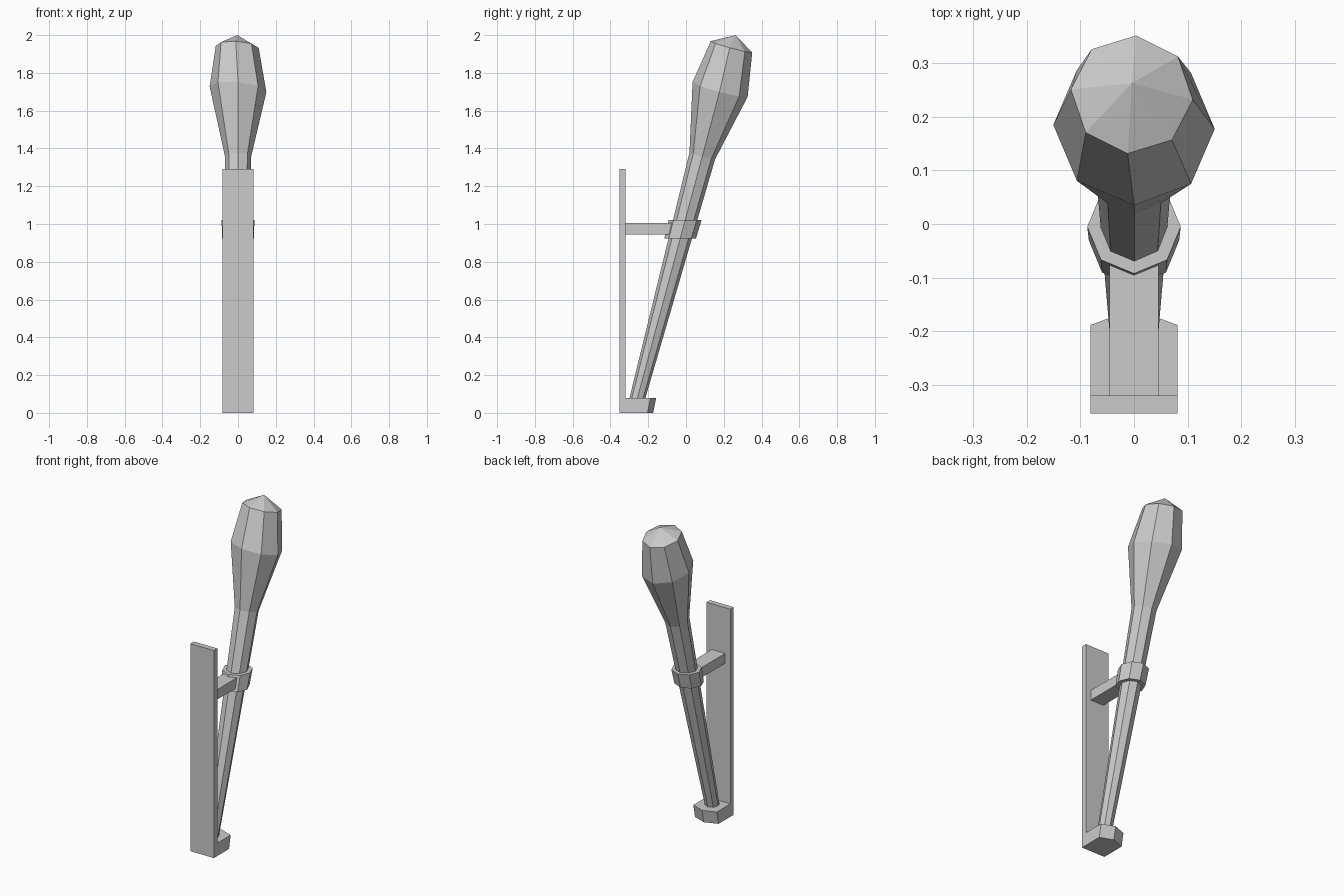
import bpy, bmesh
from math import cos, sin, radians, pi
from mathutils import Vector, Matrix

if "Cube" in bpy.data.objects:
    bpy.data.objects.remove(bpy.data.objects["Cube"])

SLOPE = 0.268  # lean of the torch: y gained per unit z


def axis_point(z):
    return Vector((0, -0.257 + SLOPE * (z - 0.08), z))


def finish(name, bm):
    bmesh.ops.recalc_face_normals(bm, faces=bm.faces)
    mesh = bpy.data.meshes.new(name)
    bm.to_mesh(mesh)
    bm.free()
    obj = bpy.data.objects.new(name, mesh)
    bpy.context.collection.objects.link(obj)
    return obj


def loft(name, rings, tip=None):
    """Skin a list of point rings, closing the bottom and the top (or a tip)."""
    bm = bmesh.new()
    loops = [[bm.verts.new(p) for p in ring] for ring in rings]
    n = len(loops[0])
    for lo, hi in zip(loops, loops[1:]):
        for i in range(n):
            j = (i + 1) % n
            bm.faces.new((lo[i], lo[j], hi[j], hi[i]))
    bm.faces.new(loops[0][::-1])
    if tip is None:
        bm.faces.new(loops[-1])
    else:
        t = bm.verts.new(tip)
        for i in range(n):
            bm.faces.new((loops[-1][i], loops[-1][(i + 1) % n], t))
    return finish(name, bm)


def octagon(z, r, lean=15, roll=0, twist=0, x=0):
    """Eight-sided ring centred on the torch axis at height z."""
    rot = (Matrix.Rotation(radians(roll), 3, 'Y') @
           Matrix.Rotation(radians(-lean), 3, 'X') @
           Matrix.Rotation(radians(-twist), 3, 'Z'))
    c = axis_point(z) + Vector((x, 0, 0))
    return [c + rot @ Vector((r * cos(k * pi / 4), r * sin(k * pi / 4), 0))
            for k in range(8)]


def box(name, lo, hi):
    pts = [(lo[0], lo[1]), (hi[0], lo[1]), (hi[0], hi[1]), (lo[0], hi[1])]
    return loft(name, [[(x, y, z) for x, y in pts] for z in (lo[2], hi[2])])


# wall plate and the arm that holds the clamp
box("wall_plate", (-0.081, -0.353, 0), (0.081, -0.319, 1.29))
box("bracket_arm", (-0.046, -0.325, 0.944), (0.046, -0.07, 1.006))

# pointed foot cup, its front leaning with the torch
loft("foot_cup", [
    [(-0.081, -0.325, z), (0.081, -0.325, z), (0.081, front, z),
     (0, point, z), (-0.081, front, z)]
    for z, front, point in ((0, -0.204, -0.174), (0.08, -0.188, -0.158))])

# clamp ring, level at top and bottom
loft("clamp_ring", [octagon(0.924, 0.084, lean=0), octagon(1.02, 0.087, lean=0)])

# torch: tapered shaft, swelling head and shallow pointed cap
loft("torch", [
    octagon(0.05, 0.040),
    octagon(1.36, 0.070, roll=2),
    octagon(1.713, 0.151, roll=6, twist=1.5),
    octagon(1.938, 0.114, roll=4, twist=5, x=-0.004),
], tip=(-0.004, 0.262, 2.0))
